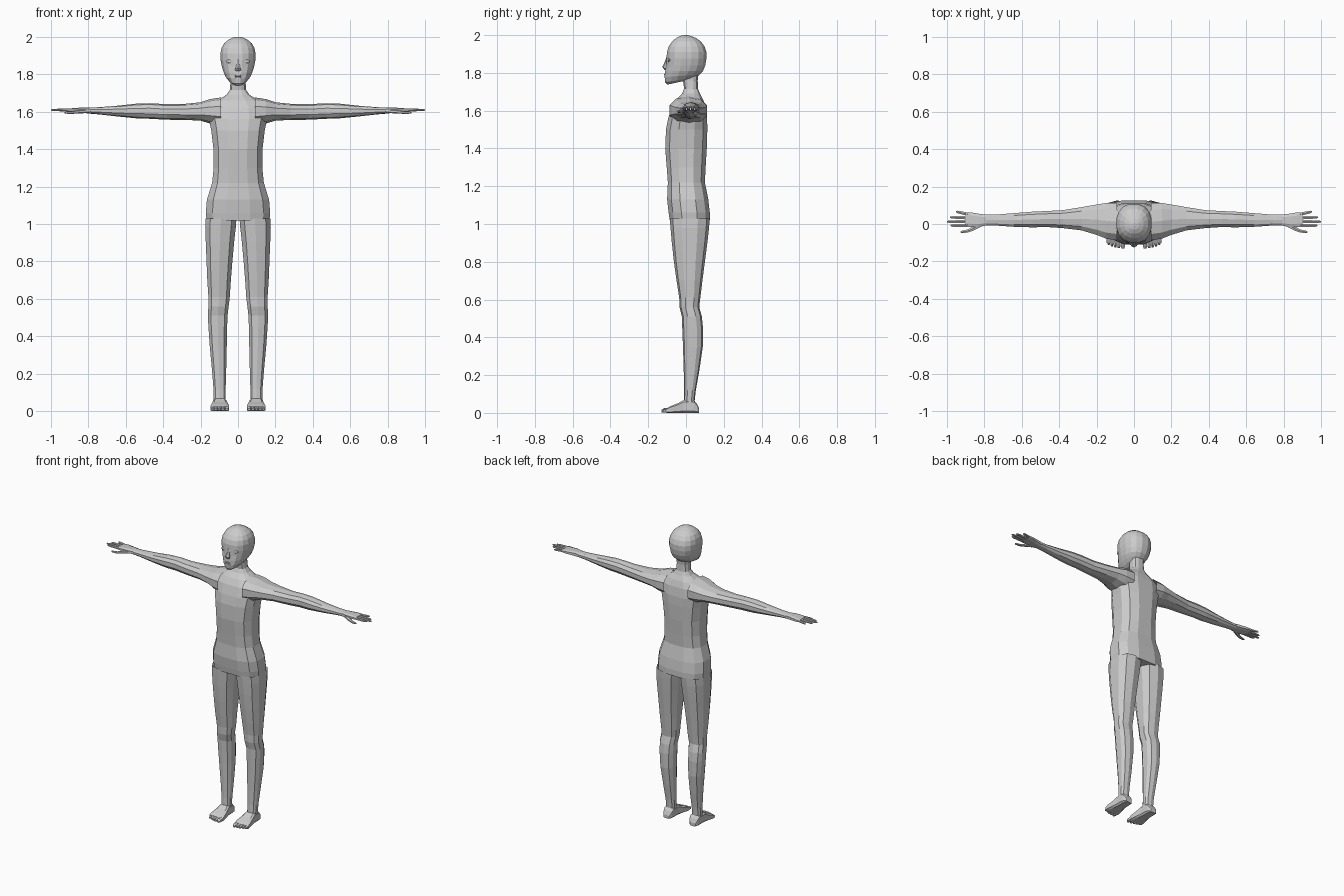
import bpy, bmesh, math
from mathutils import Vector


def section(n, e):
    """Unit super-ellipse outline that touches +-1 on both axes."""
    pts = []
    for i in range(n):
        t = 2 * math.pi * (i + 0.5) / n
        c, s = math.cos(t), math.sin(t)
        pts.append((math.copysign(abs(c) ** (2 / e), c), math.copysign(abs(s) ** (2 / e), s)))
    mu, mv = max(p[0] for p in pts), max(p[1] for p in pts)
    return [(u / mu, v / mv) for u, v in pts]


def add_loft(bm, axis, rings, n=8, e=2.4, caps=(True, True)):
    """rings: (pos, u0, u1, v0, v1[, tilt]); tilt shifts pos along the v direction."""
    prof, loops = section(n, e), []
    for p, u0, u1, v0, v1, *tilt in rings:
        k, loop = (tilt[0] if tilt else 0), []
        for a, b in prof:
            u = (u0 + u1) / 2 + a * (u1 - u0) / 2
            v = (v0 + v1) / 2 + b * (v1 - v0) / 2
            q = p + k * b
            co = {'x': (q, u, v), 'y': (u, q, v), 'z': (u, v, q)}[axis]
            loop.append(bm.verts.new(co))
        loops.append(loop)
    for A, B in zip(loops, loops[1:]):
        for i in range(n):
            j = (i + 1) % n
            bm.faces.new((A[i], A[j], B[j], B[i]))
    if caps[0]:
        bm.faces.new(loops[0])
    if caps[1]:
        bm.faces.new(loops[-1])


def finish(bm, name, mirror=False):
    bmesh.ops.recalc_face_normals(bm, faces=bm.faces)
    me = bpy.data.meshes.new(name)
    bm.to_mesh(me)
    bm.free()
    ob = bpy.data.objects.new(name, me)
    bpy.context.collection.objects.link(ob)
    if mirror:
        ob.modifiers.new("mirror", 'MIRROR').use_mirror_merge = False
    return ob


def loft(name, axis, rings, n=8, e=2.4, caps=(True, True), mirror=False):
    bm = bmesh.new()
    add_loft(bm, axis, rings, n, e, caps)
    return finish(bm, name, mirror)


def sym(rows):
    """Rows (z, half width, y0, y1[, tilt]) centred on x = 0."""
    return [(z, -w, w, *rest) for z, w, *rest in rows]


# torso and neck
loft("torso", 'z', sym([
    (1.02, .168, -.086, .126), (1.06, .172, -.092, .126), (1.13, .166, -.100, .118),
    (1.22, .138, -.096, .100), (1.30, .130, -.102, .104), (1.40, .131, -.110, .110),
    (1.50, .143, -.106, .113), (1.56, .155, -.094, .112), (1.62, .150, -.074, .104),
    (1.66, .110, -.050, .090), (1.69, .062, -.022, .074), (1.715, .044, -.010, .064),
    (1.76, .040, -.016, .062), (1.80, .042, -.020, .066)]), n=12, e=2.7, caps=(True, False))

# head
loft("head", 'z', sym([
    (1.752, .026, -.098, .030, .014), (1.764, .046, -.110, .058, .014),
    (1.785, .064, -.113, .074, .008), (1.81, .077, -.110, .090), (1.84, .086, -.105, .102),
    (1.875, .093, -.103, .108), (1.91, .094, -.101, .108), (1.94, .088, -.092, .098),
    (1.965, .074, -.074, .080), (1.985, .050, -.052, .052),
    (1.996, .026, -.030, .024), (2.0, .008, -.010, .006)]), n=16, e=2.3)

# nose
loft("nose", 'z', sym([
    (1.816, .008, -.112, -.095), (1.823, .017, -.119, -.095), (1.832, .014, -.126, -.095),
    (1.855, .008, -.114, -.092), (1.882, .008, -.104, -.090)]), n=6, e=2.2)

# lips
bm = bmesh.new()
for z in (1.783, 1.792):
    add_loft(bm, 'x', [(-.028, -.105, -.101, z - .001, z + .001), (-.012, -.117, -.098, z - .005, z + .005),
                       (.012, -.117, -.098, z - .005, z + .005), (.028, -.105, -.101, z - .001, z + .001)], 6)
finish(bm, "lips")

# eyes
bm = bmesh.new()
bmesh.ops.create_uvsphere(bm, u_segments=10, v_segments=6, radius=1)
bmesh.ops.scale(bm, vec=(.020, .009, .011), verts=bm.verts)
bmesh.ops.translate(bm, vec=(.043, -.089, 1.868), verts=bm.verts)
finish(bm, "eyes", True)

# arms
loft("arm", 'x', [
    (.09, -.088, .112, 1.525, 1.676), (.15, -.078, .112, 1.537, 1.667),
    (.20, -.058, .104, 1.552, 1.650), (.28, -.034, .090, 1.556, 1.642),
    (.38, -.022, .074, 1.557, 1.640), (.47, -.016, .069, 1.562, 1.645),
    (.54, -.018, .066, 1.564, 1.643), (.64, -.015, .058, 1.574, 1.632),
    (.74, -.008, .050, 1.585, 1.624), (.80, -.008, .050, 1.590, 1.622)],
    n=10, e=2.3, caps=(False, False), mirror=True)

# hands with four fingers and a thumb
bm = bmesh.new()
add_loft(bm, 'x', [(.79, -.008, .050, 1.590, 1.622), (.83, -.016, .055, 1.593, 1.622),
                   (.87, -.016, .062, 1.597, 1.620), (.90, -.014, .062, 1.601, 1.617)],
         8, 3, (False, True))
for y0, y1, tip in ((.052, .066, .95), (.033, .036, .982), (.013, .012, 1.0), (-.007, -.008, .98)):
    rows = []
    for f, r in ((0, .0085), (.5, .0078), (.88, .0068), (1, .0035)):
        x, y = .885 + f * (tip - .885), y0 + f * (y1 - y0)
        rows.append((x, y - r, y + r, 1.609 - r * .9, 1.609 + r * .9))
    add_loft(bm, 'x', rows, 6, 2.4, (False, True))
add_loft(bm, 'x', [(.815, -.014, .010, 1.592, 1.612), (.855, -.034, -.010, 1.590, 1.608),
                   (.89, -.046, -.030, 1.588, 1.602), (.918, -.048, -.036, 1.589, 1.600),
                   (.926, -.046, -.039, 1.591, 1.598)], 6)
finish(bm, "hand", True)

# legs
loft("leg", 'z', [
    (1.03, .008, .173, -.086, .126), (.98, .012, .175, -.082, .122),
    (.90, .021, .172, -.075, .113), (.80, .030, .168, -.064, .100),
    (.70, .038, .164, -.050, .087), (.61, .044, .158, -.036, .076),
    (.56, .050, .158, -.034, .070), (.51, .056, .161, -.022, .084),
    (.45, .058, .158, -.020, .090), (.35, .060, .151, -.016, .089),
    (.22, .063, .139, -.012, .070), (.12, .066, .131, -.010, .052),
    (.065, .066, .130, -.012, .046), (.045, .064, .132, -.014, .050)],
    n=10, e=2.6, caps=(False, False), mirror=True)

# feet with toes
bm = bmesh.new()
add_loft(bm, 'y', [(.070, .078, .120, 0, .022), (.058, .068, .128, 0, .048),
                   (.042, .064, .132, 0, .066), (-.012, .062, .133, 0, .068),
                   (-.045, .054, .139, 0, .050), (-.080, .047, .146, 0, .036),
                   (-.102, .047, .146, 0, .024)], 8, 5)
for x, r, tip in ((.059, .0115, -.131), (.081, .009, -.129), (.100, .0085, -.125),
                  (.118, .008, -.119), (.135, .008, -.112)):
    add_loft(bm, 'y', [(-.092, x - r, x + r, .001, .028), (tip + .012, x - r, x + r, .001, .024),
                       (tip, x - r * .6, x + r * .6, .003, .015)], 6, 3, (False, True))
finish(bm, "foot", True)
